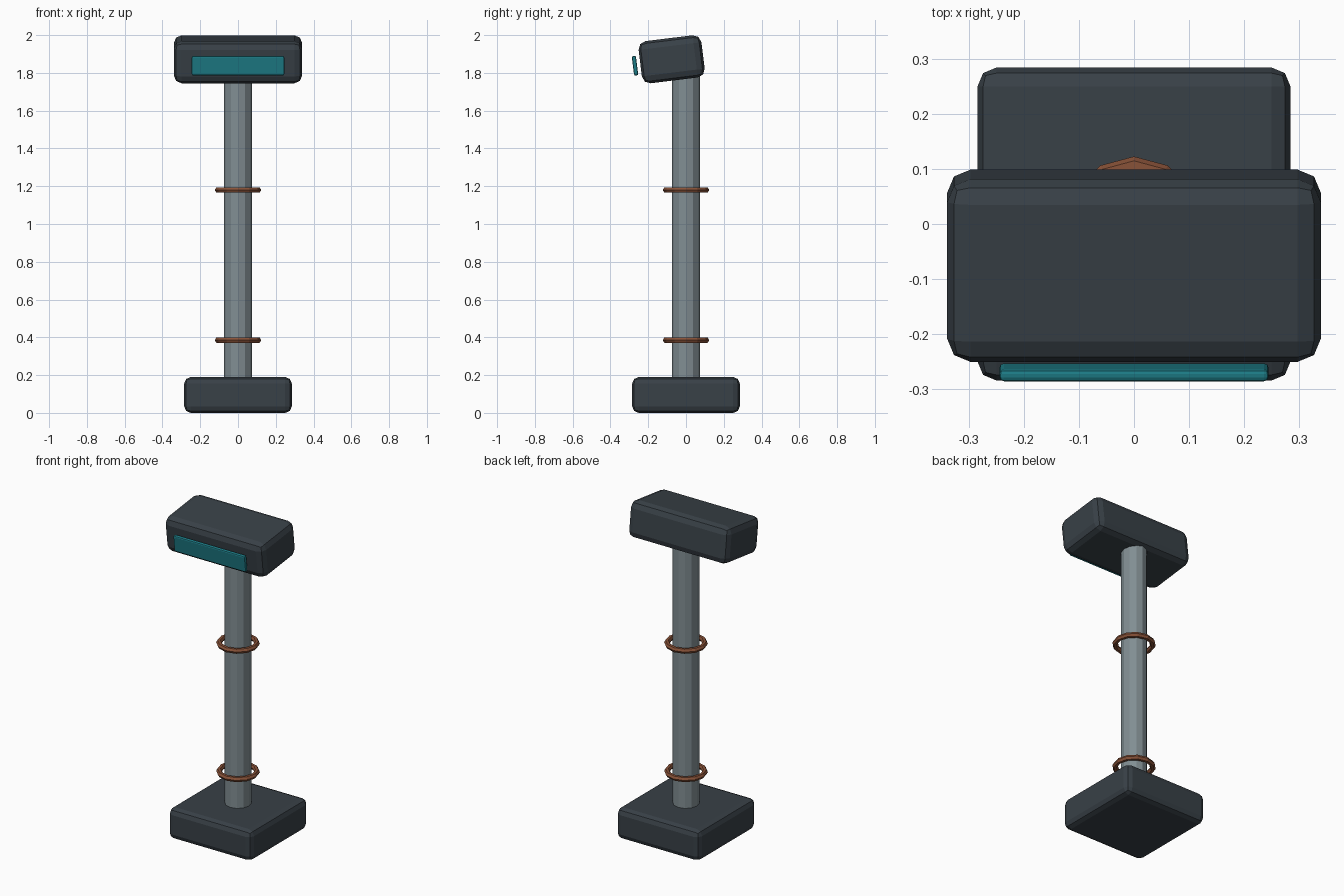
import bpy
import math

if "Cube" in bpy.data.objects:
    bpy.data.objects.remove(bpy.data.objects["Cube"])

TILT = math.radians(7)


def material(name, rgb):
    m = bpy.data.materials.new(name)
    m.diffuse_color = (*rgb, 1)
    m.use_nodes = True
    m.node_tree.nodes["Principled BSDF"].inputs["Base Color"].default_value = m.diffuse_color
    return m


slate = material("dark_slate", (0.04, 0.052, 0.063))
steel = material("grey_steel", (0.22, 0.27, 0.29))
copper = material("copper", (0.25, 0.085, 0.04))
teal = material("teal", (0.012, 0.2, 0.24))


def finish(name, mat):
    ob = bpy.context.object
    ob.name = name
    ob.data.materials.append(mat)
    return ob


def rounded_box(name, size, loc, bevel, mat, tilt=0.0):
    bpy.ops.mesh.primitive_cube_add(size=1, location=loc)
    ob = finish(name, mat)
    ob.scale = size
    bpy.ops.object.transform_apply(location=False, rotation=False, scale=True)
    ob.rotation_euler.x = tilt
    mod = ob.modifiers.new("edge_bevel", 'BEVEL')
    mod.width = bevel
    mod.segments = 2
    return ob


# Foot block
rounded_box("base", (0.57, 0.57, 0.19), (0, 0, 0.095), 0.035, slate)

# Upright post, running from inside the base into the head
bottom, top = 0.15, 1.82
bpy.ops.mesh.primitive_cylinder_add(vertices=12, radius=0.075, depth=top - bottom,
                                    location=(0, 0, (top + bottom) / 2))
finish("post", steel)

# Loose rings around the post
for i, z in enumerate((0.385, 1.18)):
    bpy.ops.mesh.primitive_torus_add(major_segments=12, minor_segments=6,
                                     major_radius=0.107, minor_radius=0.016,
                                     location=(0, 0, z))
    finish(f"ring_{i + 1}", copper)

# Tilted head and the panel floating just in front of it
rounded_box("head", (0.68, 0.335, 0.225), (0, -0.076, 1.872), 0.042, slate, TILT)
rounded_box("panel", (0.49, 0.022, 0.104), (0, -0.27, 1.838), 0.008, teal, TILT)
